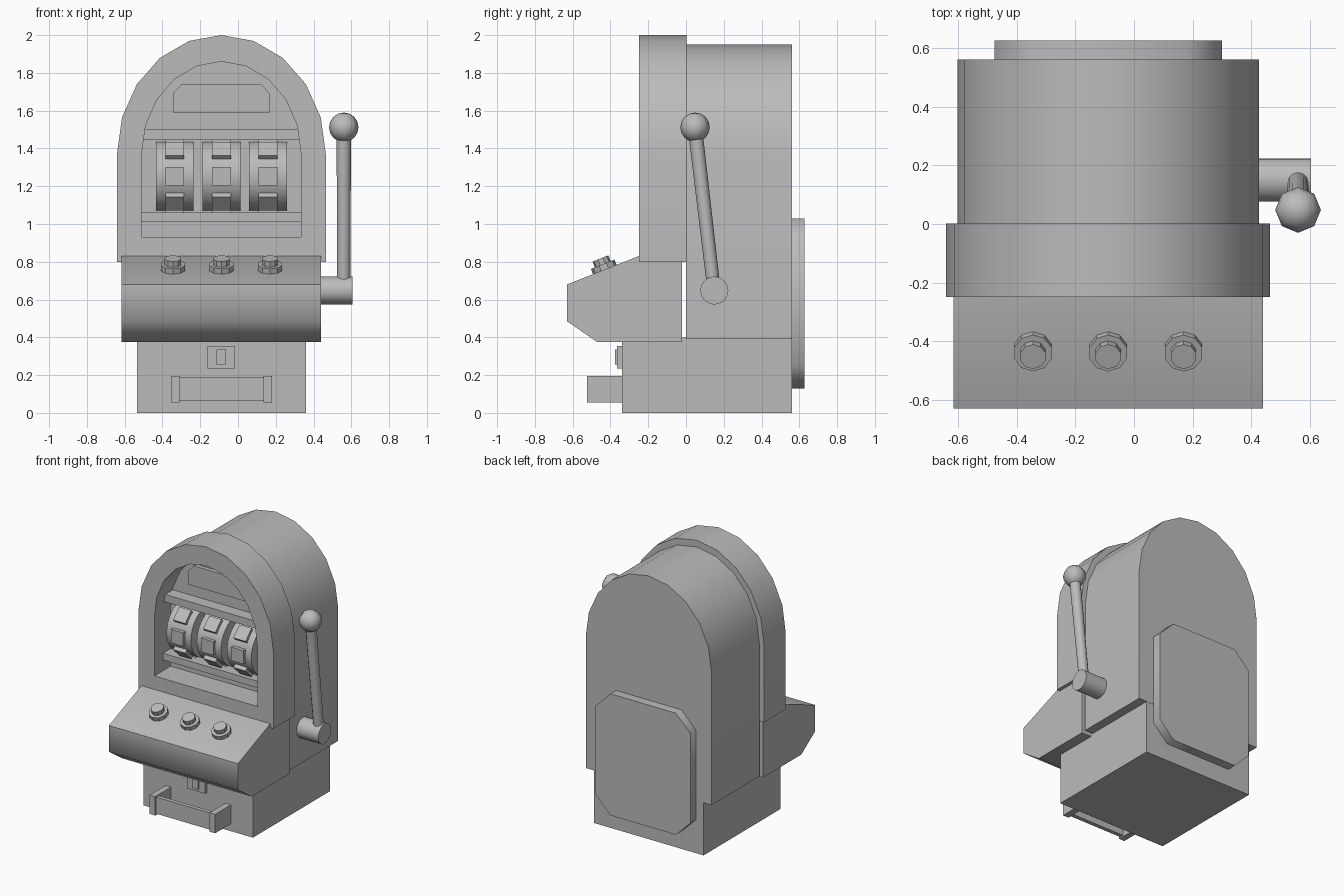
import bpy, bmesh
from math import sin, cos, pi, radians, atan2
from mathutils import Vector, Matrix

if "Cube" in bpy.data.objects:
    bpy.data.objects.remove(bpy.data.objects["Cube"], do_unlink=True)

CX = -0.088      # centre line of the cabinet
SPRING = 1.37    # height where the arches begin

grey = bpy.data.materials.new("plain grey")
grey.use_nodes = True
grey.diffuse_color = (0.5, 0.5, 0.5, 1)
grey.node_tree.nodes["Principled BSDF"].inputs["Base Color"].default_value = (0.5, 0.5, 0.5, 1)


def finish(name, bm, angle=30):
    bmesh.ops.recalc_face_normals(bm, faces=bm.faces[:])
    mesh = bpy.data.meshes.new(name)
    bm.to_mesh(mesh)
    bm.free()
    mesh.materials.append(grey)
    obj = bpy.data.objects.new(name, mesh)
    bpy.context.collection.objects.link(obj)
    bpy.ops.object.select_all(action='DESELECT')
    obj.select_set(True)
    bpy.context.view_layer.objects.active = obj
    bpy.ops.object.shade_smooth_by_angle(angle=radians(angle))
    return obj


def add_box(bm, x, y, z, matrix=None):
    size = Matrix.Diagonal((x[1] - x[0], y[1] - y[0], z[1] - z[0], 1))
    mid = Matrix.Translation((sum(x) / 2, sum(y) / 2, sum(z) / 2))
    bmesh.ops.create_cube(bm, size=1, matrix=(matrix or Matrix()) @ mid @ size)


def box(name, x, y, z):
    bm = bmesh.new()
    add_box(bm, x, y, z)
    return finish(name, bm)


def extrude(bm, faces, vec):
    new = bmesh.ops.extrude_face_region(bm, geom=faces)["geom"]
    bmesh.ops.translate(bm, vec=vec, verts=[v for v in new if isinstance(v, bmesh.types.BMVert)])


def prism(name, points, vec, angle=30):
    bm = bmesh.new()
    face = bm.faces.new([bm.verts.new(p) for p in points])
    extrude(bm, [face], vec)
    return finish(name, bm, angle)


def add_rod(bm, a, b, r1, r2, sides):
    a, b = Vector(a), Vector(b)
    turn = (b - a).to_track_quat('Z', 'Y').to_matrix().to_4x4()
    bmesh.ops.create_cone(bm, cap_ends=True, segments=sides, radius1=r1, radius2=r2,
                          depth=(b - a).length, matrix=Matrix.Translation((a + b) / 2) @ turn)


def rod(name, a, b, r1, r2, sides):
    bm = bmesh.new()
    add_rod(bm, a, b, r1, r2, sides)
    return finish(name, bm)


def arch(half, top, bottom, y):
    arc = [(CX + half * cos(i * pi / 10), y, SPRING + (top - SPRING) * sin(i * pi / 10)) for i in range(11)]
    return [(CX + half, y, bottom)] + arc + [(CX - half, y, bottom)]


# Cabinet: base, arched body and back door
box("base", (CX - 0.448, CX + 0.448), (-0.34, 0.56), (0, 0.4))
prism("body", arch(0.515, 1.95, 0.39, 0), (0, 0.562, 0))
X0, X1, Z0, Z1, C = CX - 0.388, CX + 0.388, 0.13, 1.03, 0.12
door = [(X0 + C, Z0), (X1 - C, Z0), (X1, Z0 + C), (X1, Z1 - C),
        (X1 - C, Z1), (X0 + C, Z1), (X0, Z1 - C), (X0, Z0 + C)]
prism("back_door", [(x, 0.55, z) for x, z in door], (0, 0.077, 0), 50)

# Arched front frame around the recessed window
bm = bmesh.new()
outer = [bm.verts.new(p) for p in arch(0.553, 2.0, 0.8, -0.25)]
inner = [bm.verts.new(p) for p in arch(0.422, 1.86, 0.93, -0.25)]
n = len(outer)
ring = [bm.faces.new((outer[i], outer[(i + 1) % n], inner[(i + 1) % n], inner[i])) for i in range(n)]
extrude(bm, ring, (0, 0.252, 0))
finish("front_frame", bm)
prism("window_back", arch(0.45, 1.9, 0.9, -0.06), (0, 0.06, 0))

# Header plate and the two shelves inside the window
plate = [(-0.257, 1.59), (0.257, 1.59), (0.257, 1.69), (0.21, 1.74), (-0.21, 1.74), (-0.257, 1.69)]
prism("header_plate", [(CX + x, -0.09, z) for x, z in plate], (0, 0.04, 0))
for name, z in (("upper_shelf", (1.445, 1.5)), ("lower_shelf", (1.01, 1.06))):
    box(name, (CX - 0.43, CX + 0.43), (-0.15, -0.04), z)

# Reels with raised symbol tiles
for name, off in (("left", 0.247), ("middle", 0), ("right", -0.247)):
    bm = bmesh.new()
    x = CX + off
    hub = Vector((x, -0.03, 1.253))
    add_rod(bm, hub - Vector((0.1, 0, 0)), hub + Vector((0.1, 0, 0)), 0.185, 0.185, 32)
    for i in range(8):
        spin = Matrix.Translation(hub) @ Matrix.Rotation(i * pi / 4, 4, 'X')
        add_box(bm, (-0.05, 0.05), (-0.205, -0.17), (-0.05, 0.05), spin)
    finish(name + "_reel", bm)

# Sloped console with three push buttons
profile = [(0, 0.375), (-0.47, 0.375), (-0.63, 0.485), (-0.63, 0.68), (-0.25, 0.83), (-0.02, 0.83), (-0.02, 0.39)]
profile[0] = (-0.02, 0.375)
prism("console", [(CX - 0.528, y, z) for y, z in profile[:6]], (1.056, 0, 0), 60)
tilt = atan2(0.15, 0.38)
normal = Vector((0, -sin(tilt), cos(tilt)))
for name, off in (("left", 0.257), ("middle", 0), ("right", -0.257)):
    foot = Vector((CX + off, -0.43, 0.759))
    rod(name + "_button_collar", foot - normal * 0.01, foot + normal * 0.03, 0.067, 0.067, 10)
    rod(name + "_button_cap", foot, foot + normal * 0.063, 0.045, 0.045, 10)

# Coin slot and pull handle on the base
box("coin_plate", (CX - 0.073, CX + 0.073), (-0.365, -0.33), (0.235, 0.355))
box("coin_slot", (CX - 0.025, CX + 0.025), (-0.375, -0.33), (0.255, 0.335))
bm = bmesh.new()
for side in (-1, 1):
    add_box(bm, sorted((CX + side * 0.222, CX + side * 0.268)), (-0.525, -0.33), (0.055, 0.195))
add_box(bm, (CX - 0.23, CX + 0.23), (-0.515, -0.485), (0.065, 0.188))
finish("pull_handle", bm)

# Side lever
rod("lever_pivot", (0.4, 0.15, 0.648), (0.605, 0.15, 0.648), 0.074, 0.074, 24)
rod("lever_arm", (0.56, 0.147, 0.66), (0.56, 0.052, 1.47), 0.035, 0.038, 12)
bm = bmesh.new()
bmesh.ops.create_uvsphere(bm, u_segments=8, v_segments=8, radius=0.078,
                          matrix=Matrix.Translation((0.56, 0.048, 1.512)))
finish("lever_knob", bm, 60)
